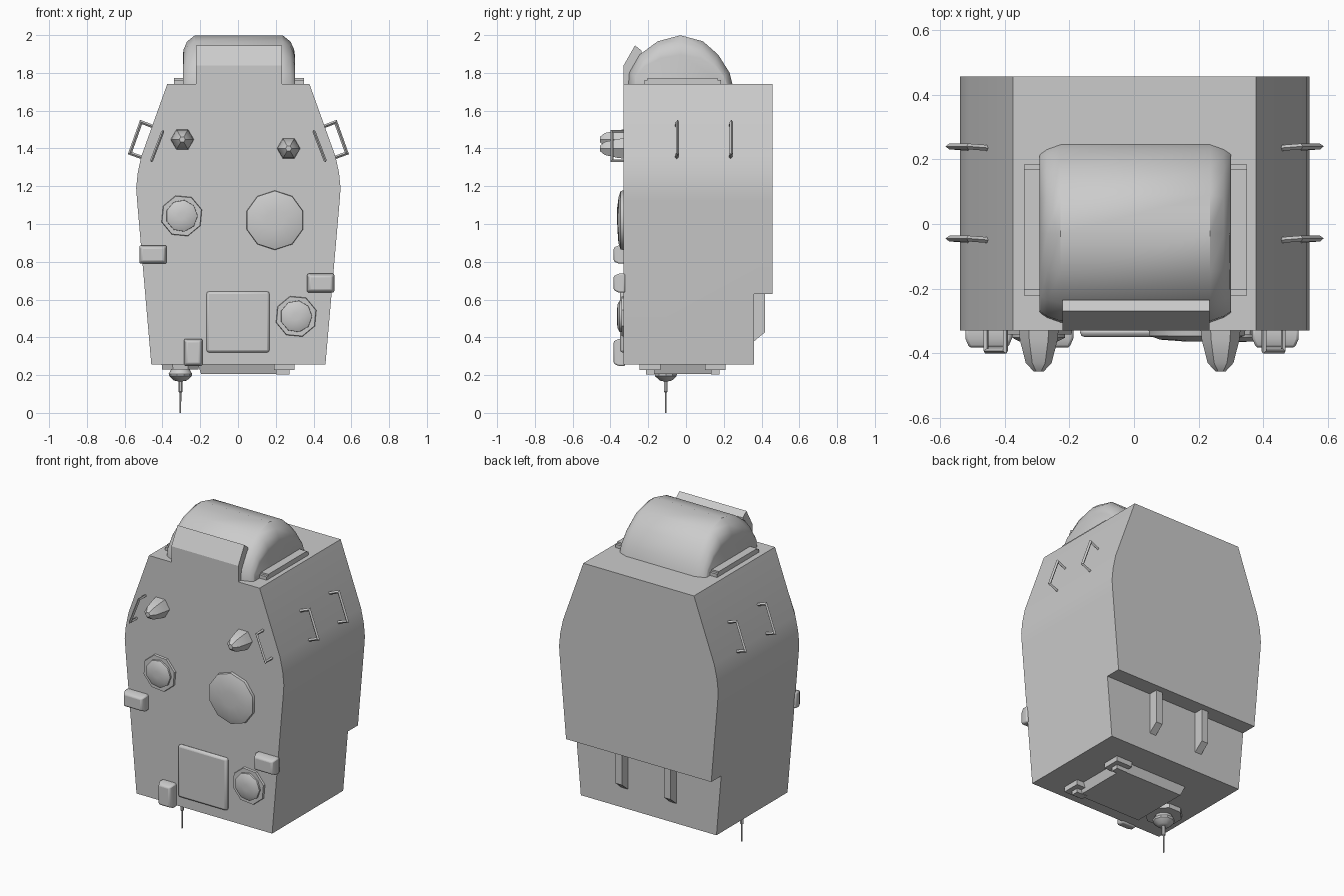
import bpy, bmesh, math
from mathutils import Vector, Matrix

if "Cube" in bpy.data.objects:
    bpy.data.objects.remove(bpy.data.objects["Cube"])

TOP, FRONT, BOT = 1.742, -0.33, 0.257


def finish(name, bm, smooth=0, bevel=0, seg=2):
    bmesh.ops.recalc_face_normals(bm, faces=bm.faces)
    me = bpy.data.meshes.new(name)
    bm.to_mesh(me)
    bm.free()
    ob = bpy.data.objects.new(name, me)
    bpy.context.collection.objects.link(ob)
    if bevel:
        m = ob.modifiers.new("bevel", 'BEVEL')
        m.width, m.segments = bevel, seg
    if smooth:
        bpy.ops.object.select_all(action='DESELECT')
        ob.select_set(True)
        bpy.context.view_layer.objects.active = ob
        bpy.ops.object.shade_smooth_by_angle(angle=math.radians(smooth))
    return ob


def loft(name, rings, **kw):
    """Skin between equal rings of 3D points and cap both ends."""
    bm = bmesh.new()
    vs = [[bm.verts.new(p) for p in r] for r in rings]
    n = len(vs[0])
    for a, b in zip(vs, vs[1:]):
        for i in range(n):
            j = (i + 1) % n
            bm.faces.new((a[i], a[j], b[j], b[i]))
    bm.faces.new(vs[0])
    bm.faces.new(vs[-1])
    return finish(name, bm, **kw)


def box(name, x0, x1, y0, y1, z0, z1, **kw):
    return loft(name, [[(x0, y0, z), (x1, y0, z), (x1, y1, z), (x0, y1, z)] for z in (z0, z1)], **kw)


def turned(name, centre, axis, sides, prof, phase=0, **kw):
    """Lathe: prof is (radius, distance) along axis 'front' (-y) or 'down' (-z)."""
    c, rings = Vector(centre), []
    for r, d in prof:
        ring = []
        for i in range(sides):
            a = phase + 2 * math.pi * i / sides
            u, v = r * math.cos(a), r * math.sin(a)
            ring.append(c + (Vector((u, -d, v)) if axis == 'front' else Vector((u, v, -d))))
        rings.append(ring)
    return loft(name, rings, **kw)


def tube(name, pts, r=0.008):
    """Square-section bar following a bent path."""
    pts = [Vector(p) for p in pts]
    normal = (pts[1] - pts[0]).cross(pts[2] - pts[1]).normalized()
    rings = []
    for i, p in enumerate(pts):
        d0 = (p - pts[max(i - 1, 0)]).normalized() if i else (pts[1] - p).normalized()
        d1 = (pts[i + 1] - p).normalized() if i < len(pts) - 1 else d0
        t = (d0 + d1).normalized()
        s = t.cross(normal) * (r / max(t.dot(d0), 0.5))
        n = normal * r
        rings.append([p + s, p + n, p - s, p - n])
    return loft(name, rings, smooth=50)


# Main hull: front profile extruded back, lower rear notched out
half = [(0.463, BOT), (0.538, 1.12), (0.543, 1.19), (0.535, 1.27), (0.517, 1.355), (0.378, TOP)]
outline = half + [(0.004 - x, z) for x, z in reversed(half)]
hull = loft("hull", [[(x, y, z) for x, z in outline] for y in (FRONT, 0.457)], smooth=20)
notch = box("notch_cutter", -1, 1, 0.36, 1, 0, 0.63)
m = hull.modifiers.new("notch", 'BOOLEAN')
m.operation, m.object, m.solver = 'DIFFERENCE', notch, 'EXACT'
bpy.context.view_layer.objects.active = hull
bpy.ops.object.modifier_apply(modifier="notch")
bpy.data.objects.remove(notch)

# Rear ribs under the overhang
rib = [(0.355, 0.635), (0.417, 0.635), (0.417, 0.426), (0.355, 0.375)]
for s in (-1, 1):
    loft("rear_rib", [[(s * 0.165 + d, y, z) for y, z in rib] for d in (-0.022, 0.022)])

# Rounded roof dome with tapered ends
arch = [(-0.275, -0.01), (-0.27, 0.06), (-0.215, 0.155), (-0.12, 0.225), (0, 0.257),
        (0.12, 0.225), (0.2, 0.155), (0.26, 0.06), (0.278, -0.01)]
rings = []
for x, sy, sz in [(-0.292, 0.88, 0.6), (-0.288, 0.9, 0.71), (-0.27, 0.945, 0.87), (-0.228, 1, 1),
                  (0.236, 1, 1), (0.278, 0.945, 0.87), (0.297, 0.9, 0.71), (0.301, 0.88, 0.6)]:
    rings.append([(x, -0.03 + y * sy, TOP + z * sz) for y, z in arch])
loft("roof_dome", rings, smooth=35)

# Visor plate in front of the dome
visor = [(-0.33, TOP), (-0.33, 1.84), (-0.27, 1.946), (-0.235, 1.917), (-0.235, TOP)]
loft("visor", [[(x, y, z) for y, z in visor] for x in (-0.222, 0.233)])

# Strips beside the dome
for x0, x1 in ((-0.34, -0.285), (0.295, 0.35)):
    box("roof_strip", x0, x1, -0.205, 0.168, TOP - 0.005, 1.772)
    for y in (-0.213, 0.176):
        box("roof_strip_lip", x0, x1, y - 0.008, y + 0.008, TOP - 0.005, 1.762)

# Grab handles on both flanks and on the front
for s in (-1, 1):
    for y in (-0.05, 0.235):
        tube("side_handle", [(0.002 + s * x, y + d, z) for x, z, d in
             ((0.45, 1.515, 0), (0.515, 1.54, 0.005), (0.574, 1.375, 0.005), (0.505, 1.35, 0))], 0.009)
    tube("front_handle", [(0.002 + s * x, y, z) for x, y, z in
         ((0.4, -0.325, 1.49), (0.4, -0.393, 1.49), (0.46, -0.393, 1.335), (0.46, -0.325, 1.335))])

# Hexagonal lamp cones
for x, z in ((-0.295, 1.447), (0.268, 1.4)):
    turned("lamp_cone", (x, FRONT, z), 'front', 6,
           [(0.062, -0.005), (0.058, 0.03), (0.04, 0.1), (0.016, 0.126)], smooth=30)

# Ports with octagonal flanges, and the large round cover
for x, z in ((-0.298, 1.043), (0.308, 0.511)):
    turned("port_flange", (x, FRONT, z), 'front', 8, [(0.113, -0.005), (0.109, 0.012)], phase=0.3)
    turned("port_lens", (x, FRONT, z), 'front', 9,
           [(0.086, 0), (0.084, 0.022), (0.062, 0.033), (0.02, 0.036)], smooth=40)
turned("round_cover", (0.195, FRONT, 1.02), 'front', 10,
       [(0.158, -0.005), (0.155, 0.016), (0.12, 0.028), (0.05, 0.033)], phase=math.pi / 2, smooth=40)

# Square front hatch
box("front_hatch", -0.167, 0.167, -0.35, -0.32, 0.32, 0.643, bevel=0.014, smooth=35)

# Small tapered front boxes
for x0, x1, z0, z1 in ((-0.522, -0.378, 0.79, 0.887), (0.366, 0.51, 0.637, 0.737),
                       (-0.285, -0.188, 0.248, 0.392)):
    t = 0.012
    loft("front_box", [[(x0 + k, y, z0 + k), (x1 - k, y, z0 + k), (x1 - k, y, z1 - k), (x0 + k, y, z1 - k)]
                       for y, k in ((-0.322, 0), (-0.355, 0), (-0.383, t))], bevel=0.008, smooth=40)

# Belly hatch with rim and two hinge clips
def slab(name, x0, x1, y0, y1, z0, z1, k):
    loft(name, [[(x0 + d, y0 + d, z), (x1 - d, y0 + d, z), (x1 - d, y1 - d, z), (x0 + d, y1 - d, z)]
                for z, d in ((z1, 0), (z0, k))])

slab("belly_hatch", -0.215, 0.255, -0.215, 0.19, 0.205, BOT + 0.005, 0.02)
for y in (-0.19, 0.155):
    box("hinge_plate", 0.19, 0.3, y - 0.055, y + 0.055, 0.226, BOT + 0.005)
    box("hinge_clip", 0.2, 0.272, y - 0.022, y + 0.022, 0.202, 0.23)

# Antenna under the belly
base = (-0.305, -0.107, BOT)
turned("antenna_plate", base, 'down', 8, [(0.108, -0.005), (0.104, 0.026)], phase=math.pi / 8)
turned("antenna_mount", base, 'down', 10,
       [(0.045, 0.02), (0.062, 0.05), (0.06, 0.062), (0.034, 0.086), (0.012, 0.09)], smooth=35)
turned("antenna_rod", base, 'down', 6, [(0.011, 0.08), (0.011, 0.145), (0.005, 0.15), (0.004, BOT)])
